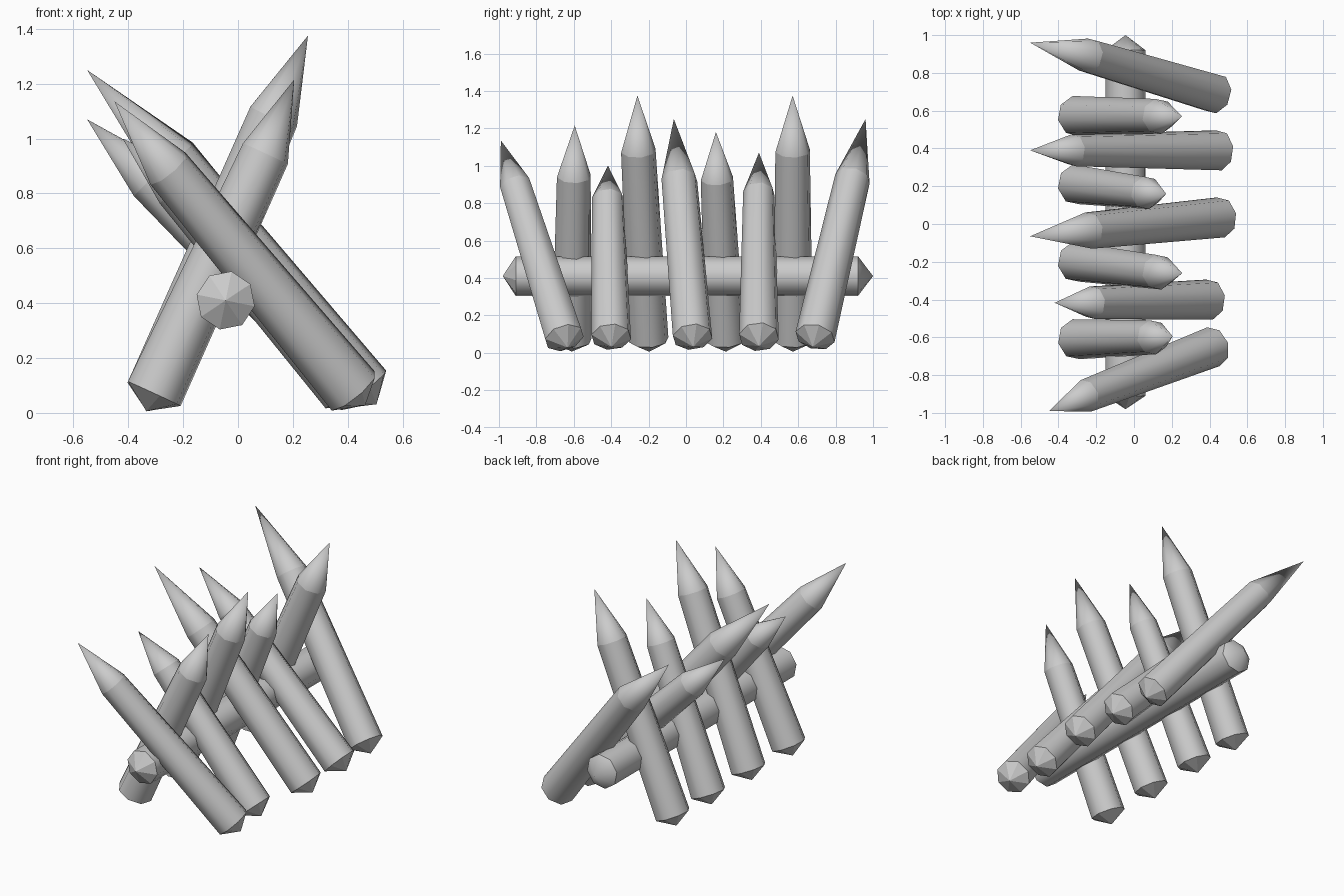
import bpy, bmesh, math
from mathutils import Vector

cube = bpy.data.objects.get("Cube")
if cube:
    bpy.data.objects.remove(cube)

wood = bpy.data.materials.new("plain_grey")
wood.use_nodes = True
GREY = (0.6, 0.6, 0.6, 1)
wood.diffuse_color = GREY
wood.node_tree.nodes["Principled BSDF"].inputs["Base Color"].default_value = GREY

SIDES = 8
BASE_RADIUS = 0.108
CAP = 0.07          # height of the blunt butt end


def make_log(name, base, shoulder, tip, top_radius):
    """Eight-sided log from base to shoulder, blunt butt below, point above."""
    base, shoulder, tip = Vector(base), Vector(shoulder), Vector(tip)
    axis = (shoulder - base).normalized()
    side = Vector((0, 1, 0)) if abs(axis.y) < 0.9 else Vector((1, 0, 0))
    u = (side - axis * side.dot(axis)).normalized()
    v = axis.cross(u)
    bm = bmesh.new()

    def ring(center, radius):
        turns = [2 * math.pi * i / SIDES + 0.2 for i in range(SIDES)]
        return [bm.verts.new(center + radius * (u * math.cos(a) + v * math.sin(a)))
                for a in turns]

    low, high = ring(base, BASE_RADIUS), ring(shoulder, top_radius)
    butt, point = bm.verts.new(base - axis * CAP), bm.verts.new(tip)
    for i in range(SIDES):
        j = (i + 1) % SIDES
        bm.faces.new((low[i], low[j], high[j], high[i])).smooth = True
        bm.faces.new((high[i], high[j], point)).smooth = True
        bm.faces.new((low[j], low[i], butt))
    # keep both rims crisp
    for rim in (low, high):
        for i in range(SIDES):
            bm.edges.get((rim[i], rim[(i + 1) % SIDES])).smooth = False
    bmesh.ops.recalc_face_normals(bm, faces=bm.faces)
    mesh = bpy.data.meshes.new(name)
    bm.to_mesh(mesh)
    bm.free()
    mesh.materials.append(wood)
    obj = bpy.data.objects.new(name, mesh)
    bpy.context.collection.objects.link(obj)


# Crossbar that carries the stakes
make_log("crossbar", (-0.045, -0.91, 0.41), (-0.045, 0.92, 0.41),
         (-0.045, 1.0, 0.41), BASE_RADIUS)

# Stakes pointing right: base, shoulder, tip, radius at the shoulder
right_stakes = [
    ((0.43, 0.69, 0.085), (-0.24, 0.89, 0.93), (-0.55, 0.96, 1.25), 0.095),
    ((0.45, 0.39, 0.085), (-0.32, 0.39, 0.85), (-0.55, 0.39, 1.07), 0.086),
    ((0.46, 0.035, 0.085), (-0.24, -0.035, 0.92), (-0.55, -0.065, 1.25), 0.098),
    ((0.40, -0.4, 0.085), (-0.22, -0.417, 0.82), (-0.42, -0.417, 1.0), 0.088),
    ((0.42, -0.65, 0.08), (-0.255, -0.91, 0.89), (-0.45, -0.99, 1.135), 0.088),
]
# Stakes pointing left
left_stakes = [
    ((-0.305, 0.572, 0.07), (0.13, 0.57, 1.08), (0.255, 0.57, 1.375), 0.094),
    ((-0.305, 0.21, 0.07), (0.065, 0.165, 0.93), (0.17, 0.16, 1.18), 0.088),
    ((-0.305, -0.2, 0.07), (0.13, -0.255, 1.08), (0.255, -0.26, 1.375), 0.094),
    ((-0.305, -0.61, 0.07), (0.1, -0.6, 0.945), (0.205, -0.595, 1.215), 0.092),
]
for label, stakes in (("right_stake", right_stakes), ("left_stake", left_stakes)):
    for n, spec in enumerate(stakes, 1):
        make_log(f"{label}_{n}", *spec)
